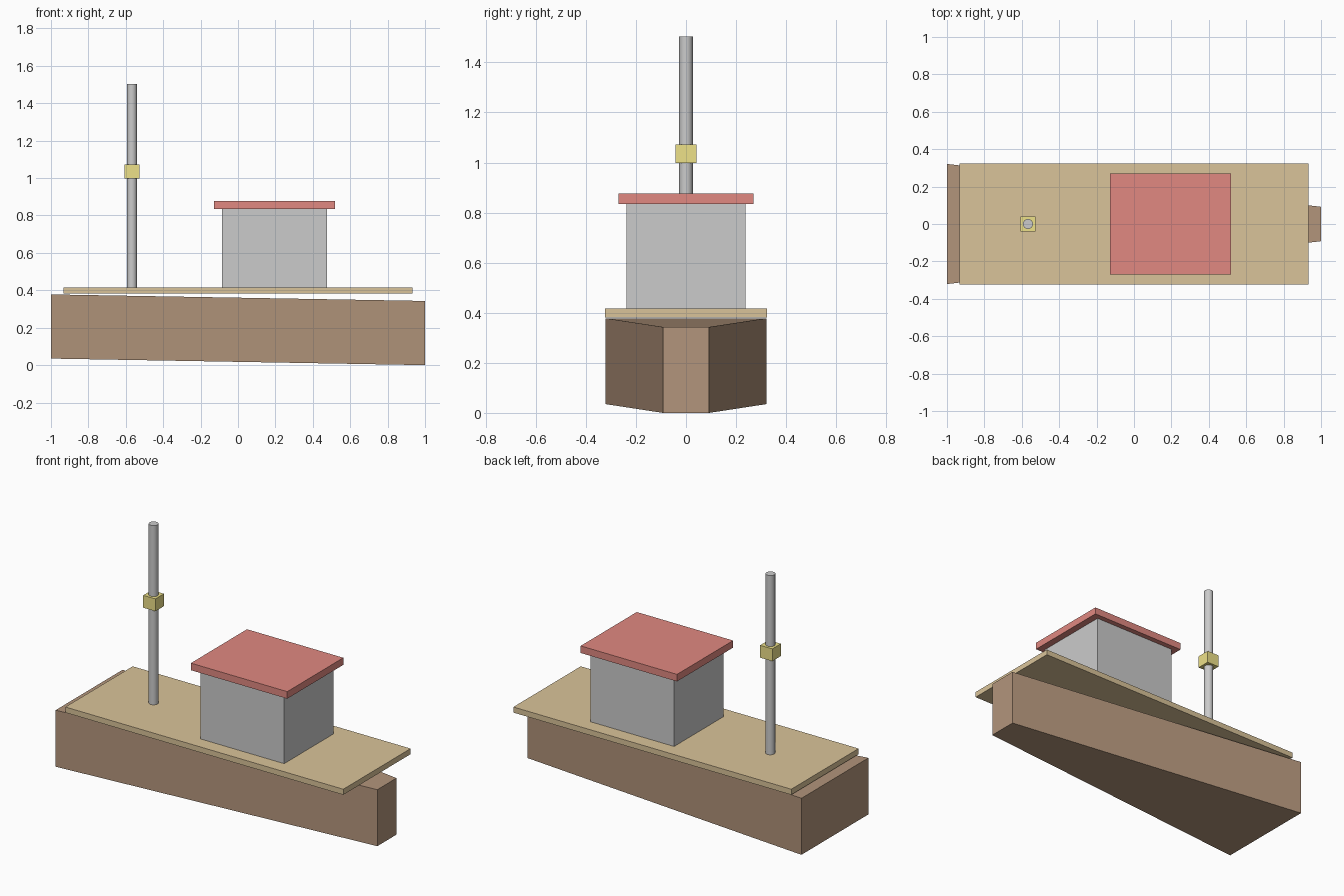
import bpy, bmesh

if "Cube" in bpy.data.objects:
    bpy.data.objects.remove(bpy.data.objects["Cube"])


def paint(obj, name, rgb):
    mat = bpy.data.materials.new(name)
    mat.diffuse_color = (*rgb, 1)
    mat.use_nodes = True
    mat.node_tree.nodes["Principled BSDF"].inputs["Base Color"].default_value = mat.diffuse_color
    obj.data.materials.append(mat)


def box(name, x, y, z):
    """Box from (min, max) ranges in x and z, and a half width in y."""
    bpy.ops.mesh.primitive_cube_add(size=1, location=((x[0] + x[1]) / 2, 0, (z[0] + z[1]) / 2))
    obj = bpy.context.object
    obj.name = name
    obj.scale = (x[1] - x[0], 2 * y, z[1] - z[0])
    bpy.ops.object.transform_apply(location=False, rotation=False, scale=True)
    return obj


# hull: box with the bow end narrowed and the stern end raised
hull = box("hull", (-1, 1), 0.321, (0, 0.343))
bm = bmesh.new()
bm.from_mesh(hull.data)
for v in bm.verts:
    if v.co.x > 0:
        v.co.y *= 0.092 / 0.321
    else:
        v.co.z += 0.035
bm.to_mesh(hull.data)
bm.free()
paint(hull, "hull_brown", (0.45, 0.3, 0.2))

# deck plank
deck = box("deck", (-0.933, 0.933), 0.323, (0.382, 0.416))
paint(deck, "deck_tan", (0.7, 0.55, 0.32))

# cabin and its overhanging roof
box("cabin", (-0.086, 0.476), 0.237, (0.416, 0.834))
roof = box("cabin_roof", (-0.128, 0.519), 0.269, (0.834, 0.877))
paint(roof, "roof_red", (0.75, 0.25, 0.22))

# mast
bpy.ops.mesh.primitive_cylinder_add(vertices=16, radius=0.027, depth=1.088,
                                    location=(-0.567, 0, 0.96))
mast = bpy.context.object
mast.name = "mast"
bpy.ops.object.shade_smooth_by_angle()

# square lantern around the mast
lantern = box("mast_lantern", (-0.608, -0.526), 0.041, (0.998, 1.073))
paint(lantern, "lantern_yellow", (0.85, 0.75, 0.25))
